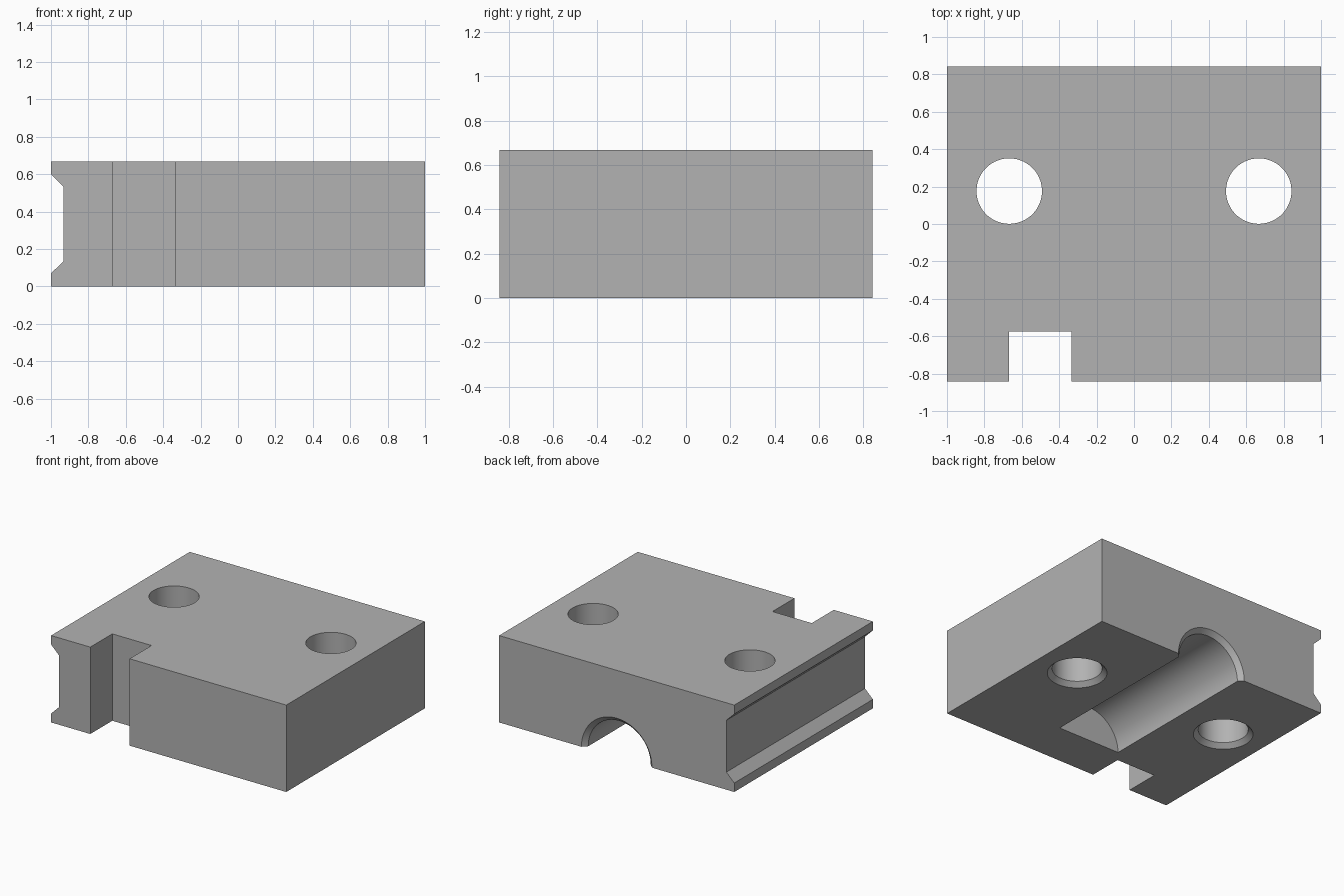
import bpy, bmesh
from math import cos, sin, tau, pi
from mathutils import Matrix

if "Cube" in bpy.data.objects:
    bpy.data.objects.remove(bpy.data.objects["Cube"])

HALF_X, HALF_Y, HEIGHT = 1.0, 0.842, 0.668
HOLE_R, GROOVE_R, CHAMFER = 0.175, 0.266, 0.034
OVER = 0.1  # cutters reach past the surface

grey = bpy.data.materials.new("plain grey")
grey.use_nodes = True
colour = (0.448, 0.448, 0.448, 1)
grey.diffuse_color = colour
bsdf = next(n for n in grey.node_tree.nodes if n.type == "BSDF_PRINCIPLED")
bsdf.inputs["Base Color"].default_value = colour


def loft(name, rings):
    """Solid through matching rings of points, capped at both ends."""
    bm = bmesh.new()
    loops = [[bm.verts.new(p) for p in ring] for ring in rings]
    n = len(loops[0])
    for a, b in zip(loops, loops[1:]):
        for i in range(n):
            j = (i + 1) % n
            bm.faces.new((a[i], a[j], b[j], b[i]))
    bm.faces.new(loops[0])
    bm.faces.new(loops[-1])
    bmesh.ops.recalc_face_normals(bm, faces=bm.faces)
    mesh = bpy.data.meshes.new(name)
    bm.to_mesh(mesh)
    bm.free()
    mesh.materials.append(grey)
    obj = bpy.data.objects.new(name, mesh)
    bpy.context.collection.objects.link(obj)
    return obj


def turned(name, profile, matrix, sides=96):
    """Round solid from (radius, height) pairs, placed by a matrix."""
    rings = [[matrix @ Matrix.Translation((r * cos(tau * i / sides), r * sin(tau * i / sides), h)).to_translation()
              for i in range(sides)] for r, h in profile]
    return loft(name, rings)


def chamfered(r, length):
    """Profile of a bore starting at zero with a flared mouth."""
    return [(r + CHAMFER, -OVER), (r + CHAMFER, 0), (r, CHAMFER), (r, length)]


# Block with a dovetail-like channel along its right side
inset, lip, slope = 0.067, 0.069, 0.066
section = [(-HALF_X, 0), (HALF_X, 0), (HALF_X, HEIGHT), (-HALF_X, HEIGHT),
           (-HALF_X, HEIGHT - lip), (inset - HALF_X, HEIGHT - lip - slope),
           (inset - HALF_X, lip + slope), (-HALF_X, lip)]
block = loft("block", [[(x, y, z) for x, z in section] for y in (-HALF_Y, HALF_Y)])

# Vertical slot in the front
slot_y = -HALF_Y + 0.267
slot = [(-0.667, -HALF_Y - OVER), (-0.333, -HALF_Y - OVER), (-0.333, slot_y), (-0.667, slot_y)]
cutters = [loft("slot_cutter", [[(x, y, z) for x, y in slot] for z in (-OVER, HEIGHT + OVER)])]

# Two through holes, chamfered underneath
for side, x in (("right", -0.667), ("left", 0.667)):
    cutters.append(turned(f"{side}_hole_cutter", chamfered(HOLE_R, HEIGHT + OVER),
                          Matrix.Translation((x, 0.176, 0))))

# Half-round groove underneath, chamfered at the back and closed at the front
cutters.append(turned("groove_cutter", chamfered(GROOVE_R, 1.333),
                      Matrix.Translation((0, HALF_Y, 0)) @ Matrix.Rotation(pi / 2, 4, "X")))

bpy.context.view_layer.objects.active = block
for cutter in cutters:
    cutter.hide_render = True
    cut = block.modifiers.new(cutter.name, "BOOLEAN")
    cut.operation, cut.solver, cut.object = "DIFFERENCE", "EXACT", cutter
    bpy.ops.object.modifier_apply(modifier=cut.name)
for cutter in cutters:
    bpy.data.objects.remove(cutter)

for obj in bpy.context.selected_objects:
    obj.select_set(False)
block.select_set(True)
bpy.ops.object.shade_smooth_by_angle(angle=pi / 6)
